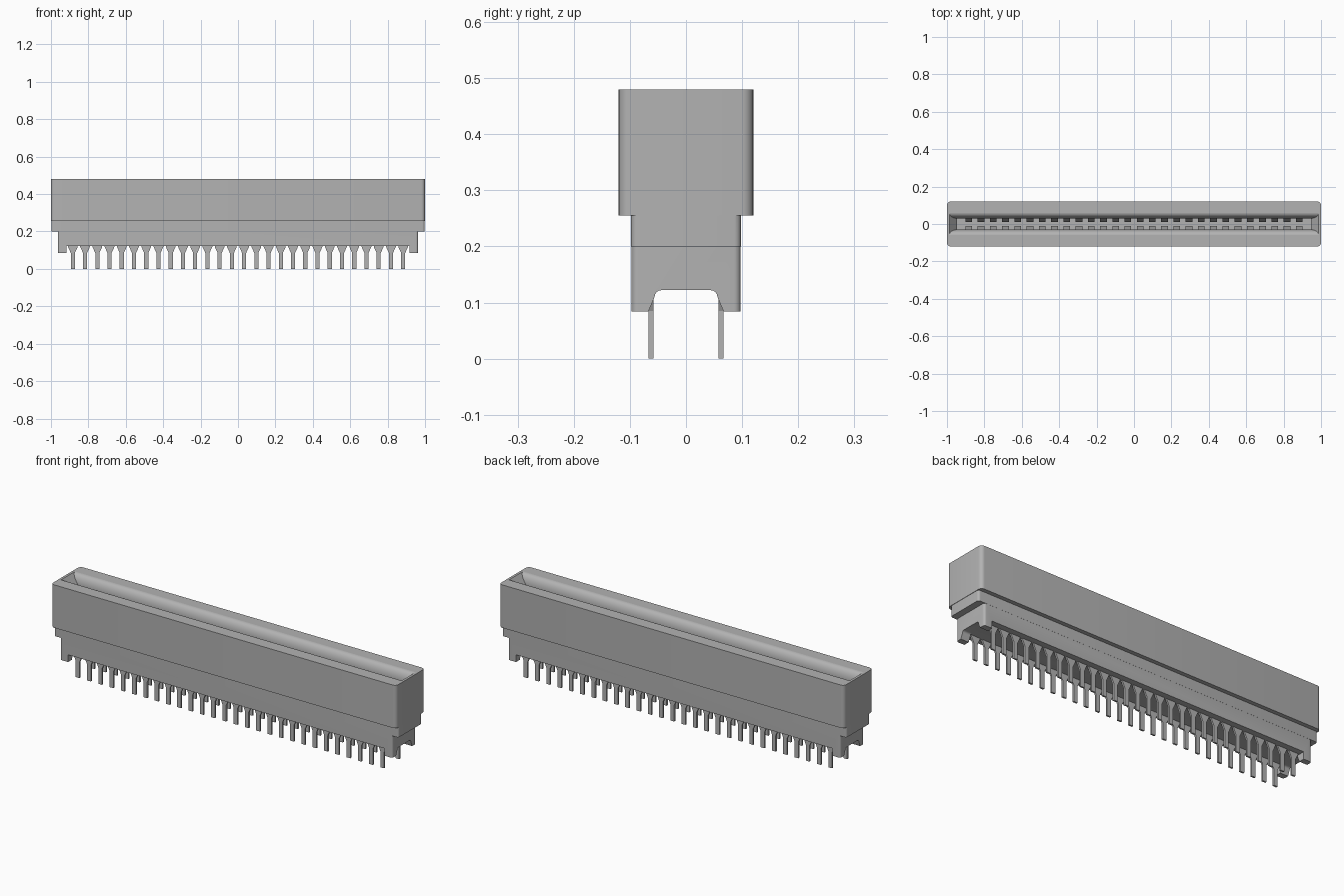
import bpy, bmesh, math
from mathutils import Matrix

cube = bpy.data.objects.get("Cube")
if cube:
    bpy.data.objects.remove(cube, do_unlink=True)


def material(name, rgb):
    m = bpy.data.materials.new(name)
    m.use_nodes = True
    m.diffuse_color = (*rgb, 1)
    m.node_tree.nodes["Principled BSDF"].inputs["Base Color"].default_value = (*rgb, 1)
    return m


GREY = material("plain grey", (0.45, 0.45, 0.45))


def finish(name, bm):
    bmesh.ops.recalc_face_normals(bm, faces=bm.faces)
    me = bpy.data.meshes.new(name)
    bm.to_mesh(me)
    bm.free()
    me.materials.append(GREY)
    ob = bpy.data.objects.new(name, me)
    bpy.context.collection.objects.link(ob)
    return ob


def block(name, hx, hy, z0, z1, radius=0):
    """Centred box, with optional rounding of its upright edges."""
    bm = bmesh.new()
    bmesh.ops.create_cube(bm, size=1, matrix=Matrix.Translation((0, 0, (z0 + z1) / 2))
                          @ Matrix.Diagonal((2 * hx, 2 * hy, z1 - z0, 1)))
    if radius:
        upright = [e for e in bm.edges if abs(e.verts[0].co.z - e.verts[1].co.z) > 0.01]
        bmesh.ops.bevel(bm, geom=upright, offset=radius, segments=6, profile=0.5, affect='EDGES')
    return finish(name, bm)


def add_prism(bm, base, top):
    """Solid between two matching outlines."""
    a = [bm.verts.new(p) for p in base]
    b = [bm.verts.new(p) for p in top]
    bm.faces.new(a)
    bm.faces.new(b)
    for i in range(len(a)):
        j = (i + 1) % len(a)
        bm.faces.new((a[i], a[j], b[j], b[i]))


def combine(target, tool, operation):
    mod = target.modifiers.new("boolean", 'BOOLEAN')
    mod.object, mod.operation, mod.solver = tool, operation, 'EXACT'
    bpy.context.view_layer.objects.active = target
    bpy.ops.object.modifier_apply(modifier=mod.name)
    bpy.data.objects.remove(tool, do_unlink=True)


def smooth(ob):
    bpy.ops.object.select_all(action='DESELECT')
    ob.select_set(True)
    bpy.context.view_layer.objects.active = ob
    bpy.ops.object.shade_smooth_by_angle(angle=math.radians(30))


# Stepped housing: wide top, narrower waist, shorter base
housing = block("housing", 1.0, 0.12, 0.255, 0.48, 0.02)
combine(housing, block("waist", 0.998, 0.098, 0.20, 0.30, 0.012), 'UNION')
combine(housing, block("base", 0.963, 0.0975, 0.084, 0.25, 0.012), 'UNION')

# Clear the underside between the end feet
combine(housing, block("underside_cut", 0.917, 0.2, 0.0, 0.122), 'DIFFERENCE')

# Rounded arch through both end feet
half = [(0.067, 0.05), (0.067, 0.084), (0.056, 0.110)]
half += [(0.044 + 0.012 * math.cos(t), 0.110 + 0.012 * math.sin(t))
         for t in (math.pi / 8 * k for k in range(1, 5))]
arch = half + [(-y, z) for y, z in reversed(half)]
bm = bmesh.new()
add_prism(bm, [(-1.1, y, z) for y, z in arch], [(1.1, y, z) for y, z in arch])
combine(housing, finish("arch_cut", bm), 'DIFFERENCE')

# Card slot with rounded lips and sloping ends
levels = [(0.947, 0.03, 0.17)]
for k in range(9):
    t = math.pi / 16 * k
    levels.append((0.947 + 0.04 * math.sin(t), 0.06 - 0.03 * math.cos(t), 0.43 + 0.05 * math.sin(t)))
levels.append((0.987, 0.06, 0.52))
bm = bmesh.new()
rings = [[bm.verts.new((sx * x, sy * y, z)) for sx, sy in ((1, 1), (-1, 1), (-1, -1), (1, -1))]
         for x, y, z in levels]
bm.faces.new(rings[0])
bm.faces.new(rings[-1])
for lo, hi in zip(rings, rings[1:]):
    for i in range(4):
        j = (i + 1) % 4
        bm.faces.new((lo[i], lo[j], hi[j], hi[i]))
combine(housing, finish("slot_cut", bm), 'DIFFERENCE')
smooth(housing)

# Two rows of sprung contacts inside the slot and solder pins below
COUNT, REACH = 28, 0.883
bow = [(0.034, 0.41), (0.026, 0.39), (0.012, 0.33), (0.012, 0.31), (0.026, 0.22), (0.034, 0.20)]
pin = [(-0.011, 0.0), (0.011, 0.0), (0.011, 0.085), (0.026, 0.118), (0.026, 0.14),
       (-0.026, 0.14), (-0.026, 0.118), (-0.011, 0.085)]
for row, side in (("front", -1), ("back", 1)):
    springs, pins = bmesh.new(), bmesh.new()
    for k in range(COUNT):
        x = -REACH + 2 * REACH * k / (COUNT - 1)
        add_prism(springs, [(x - 0.018, side * y, z) for y, z in bow],
                  [(x + 0.018, side * y, z) for y, z in bow])
        add_prism(pins, [(x + u, side * 0.058, z) for u, z in pin],
                  [(x + u, side * 0.067, z) for u, z in pin])
    finish(row + "_contacts", springs)
    finish(row + "_pins", pins)
